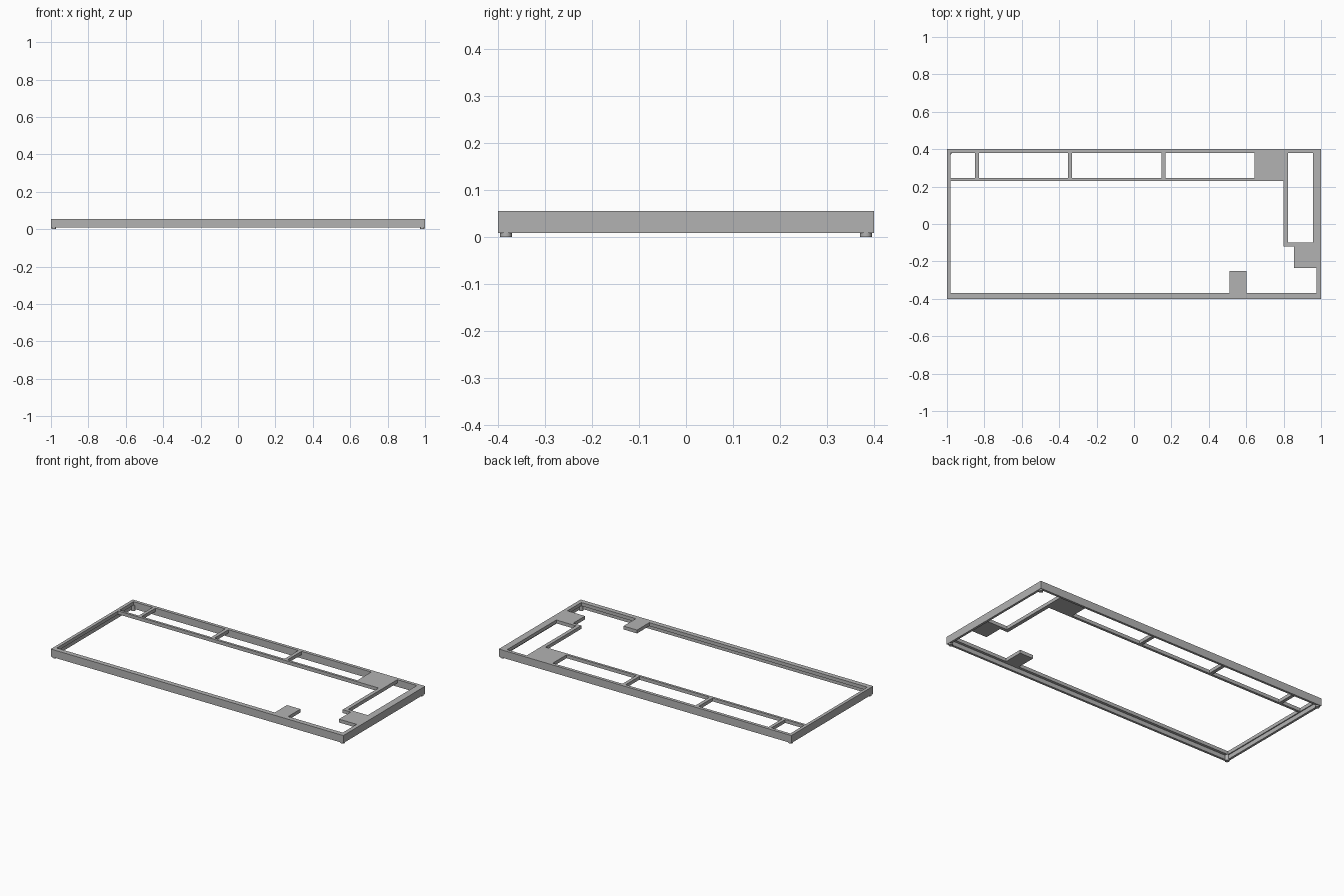
import bpy, bmesh

cube = bpy.data.objects.get("Cube")
if cube:
    bpy.data.objects.remove(cube)

grey = bpy.data.materials.new("light_grey")
grey.use_nodes = True
colour = (0.45, 0.45, 0.45, 1)
grey.diffuse_color = colour
grey.node_tree.nodes["Principled BSDF"].inputs["Base Color"].default_value = colour

FLOOR, LIP, TOP = 0.008, 0.034, 0.055
OUTER = (-1, -0.4, 1, 0.4)


def pierced_slab(name, openings, z0, z1):
    """Rectangular slab with rectangular openings (x0, y0, x1, y1)."""
    rects = [OUTER] + openings
    xs = sorted({r[i] for r in rects for i in (0, 2)})
    ys = sorted({r[i] for r in rects for i in (1, 3)})
    bm = bmesh.new()
    for xa, xb in zip(xs, xs[1:]):
        for ya, yb in zip(ys, ys[1:]):
            cx, cy = (xa + xb) / 2, (ya + yb) / 2
            if any(r[0] < cx < r[2] and r[1] < cy < r[3] for r in openings):
                continue
            corners = ((xa, ya), (xb, ya), (xb, yb), (xa, yb))
            bm.faces.new([bm.verts.new((x, y, z0)) for x, y in corners])
    bmesh.ops.remove_doubles(bm, verts=bm.verts, dist=1e-5)
    ext = bmesh.ops.extrude_face_region(bm, geom=bm.faces[:], use_keep_orig=True)
    raised = [g for g in ext["geom"] if isinstance(g, bmesh.types.BMVert)]
    bmesh.ops.translate(bm, verts=raised, vec=(0, 0, z1 - z0))
    bmesh.ops.recalc_face_normals(bm, faces=bm.faces)
    bmesh.ops.dissolve_limit(bm, angle_limit=0.01, verts=bm.verts, edges=bm.edges)
    mesh = bpy.data.meshes.new(name)
    bm.to_mesh(mesh)
    bm.free()
    mesh.materials.append(grey)
    obj = bpy.data.objects.new(name, mesh)
    bpy.context.collection.objects.link(obj)
    return obj


# Main key opening, stepped around the front tab and the side block
main_opening = [
    (-0.98, -0.37, 0.51, 0.23),
    (0.51, -0.25, 0.602, 0.23),
    (0.602, -0.37, 0.80, 0.23),
    (0.80, -0.37, 0.855, -0.12),
    (0.855, -0.37, 0.975, -0.235),
]
# Row of windows along the back, and the tall window at the side
back_windows = [(a, 0.245, b, 0.38) for a, b in
                ((-0.98, -0.85), (-0.83, -0.353), (-0.332, 0.147), (0.168, 0.645))]
side_window = [(0.823, -0.10, 0.957, 0.38)]
pierced_slab("top_plate", main_opening + back_windows + side_window, LIP, TOP)

# Thinner skirt wall beneath the overhanging plate
pierced_slab("skirt_wall", [(-0.986, -0.386, 0.986, 0.386)], FLOOR, LIP)

# Small round foot under each corner
for side, sx in (("left", 1), ("right", -1)):
    for end, sy in (("front", -1), ("back", 1)):
        bpy.ops.mesh.primitive_cylinder_add(
            vertices=24, radius=0.0125, depth=LIP,
            location=(sx * 0.985, sy * 0.383, LIP / 2))
        foot = bpy.context.object
        foot.name = f"{end}_{side}_foot"
        foot.data.materials.append(grey)
        bpy.ops.object.shade_smooth_by_angle()
